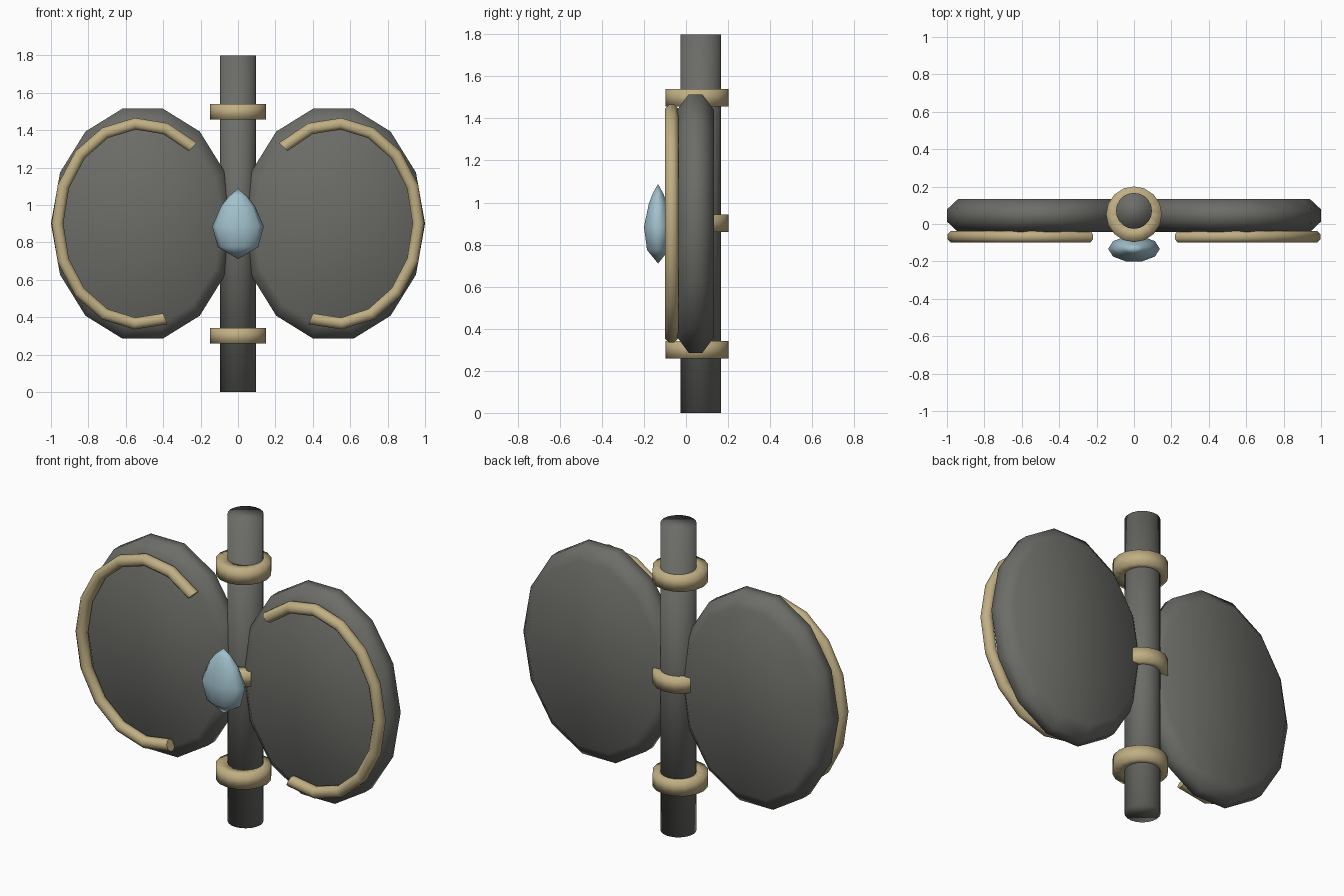
import bpy, bmesh, math
from mathutils import Vector

if "Cube" in bpy.data.objects:
    bpy.data.objects.remove(bpy.data.objects["Cube"])


def material(name, rgb):
    m = bpy.data.materials.new(name)
    m.diffuse_color = (*rgb, 1)
    m.use_nodes = True
    m.node_tree.nodes["Principled BSDF"].inputs["Base Color"].default_value = m.diffuse_color
    return m


STONE = material("dark_stone", (0.15, 0.15, 0.138))
BRASS = material("pale_brass", (0.53, 0.43, 0.23))
GEM = material("pale_blue", (0.36, 0.53, 0.60))


def loft(name, rings, mat, closed=False):
    """Skin a list of vertex rings; one-point rings act as tips, open ends are capped."""
    bm = bmesh.new()
    rows = [[bm.verts.new(p) for p in ring] for ring in rings]
    pairs = list(zip(rows, rows[1:])) + ([(rows[-1], rows[0])] if closed else [])
    for a, b in pairs:
        n = max(len(a), len(b))
        for i in range(n):
            j = (i + 1) % n
            if len(a) == 1:
                bm.faces.new((a[0], b[i], b[j]))
            elif len(b) == 1:
                bm.faces.new((a[i], a[j], b[0]))
            else:
                bm.faces.new((a[i], a[j], b[j], b[i]))
    if not closed:
        for row in (rows[0], rows[-1]):
            if len(row) > 2:
                bm.faces.new(row)
    bmesh.ops.recalc_face_normals(bm, faces=bm.faces)
    for f in bm.faces:
        f.smooth = True
    me = bpy.data.meshes.new(name)
    bm.to_mesh(me)
    bm.free()
    me.materials.append(mat)
    ob = bpy.data.objects.new(name, me)
    bpy.context.collection.objects.link(ob)
    return ob


def circle_z(n, rx, ry, cy, z):
    """Ellipse lying flat at height z."""
    angles = [2 * math.pi * i / n for i in range(n)]
    return [(rx * math.cos(a), cy + ry * math.sin(a), z) for a in angles]


# Upright pole
loft("pole", [circle_z(20, 0.096, 0.096, 0.07, z) for z in (0, 1.8)], STONE)

# Three collars around the pole
for label, z in (("lower", 0.30), ("middle", 0.902), ("upper", 1.498)):
    section = ((0.07, -0.042), (0.149, -0.042), (0.149, 0.042), (0.07, 0.042))
    loft(label + "_collar",
         [circle_z(16, r, r, 0.052, z + dz) for r, dz in section], BRASS, closed=True)

# Two oval plates with bevelled rims
for side, label in ((-1, "left"), (1, "right")):
    rings = []
    for y, k in ((-0.042, 0.88), (0.013, 1), (0.078, 1), (0.133, 0.88)):
        angles = [2 * math.pi * i / 14 for i in range(14)]
        rings.append([(side * (0.51 + 0.49 * k * math.cos(a)), y,
                       0.9 + 0.63 * k * math.sin(a)) for a in angles])
    loft(label + "_plate", rings, STONE)

    # Raised rim rod on the front of each plate
    rings = []
    for i in range(12):
        t = math.radians(130 - i * 238 / 11)
        centre = Vector((0.525 + 0.44 * math.cos(t), -0.068, 0.9 + 0.535 * math.sin(t)))
        out = Vector((math.cos(t) / 0.44, 0, math.sin(t) / 0.535)).normalized()
        ring = []
        for j in range(8):
            a = math.pi / 4 * (j + 0.5)
            p = centre + 0.034 * (out * math.cos(a) + Vector((0, 1, 0)) * math.sin(a))
            ring.append((side * p.x, p.y, p.z))
        rings.append(ring)
    rod = loft(label + "_rim_rod", rings, BRASS)
    for f in rod.data.polygons:
        if len(f.vertices) == 8:
            f.use_smooth = False

# Teardrop gem in front of the middle collar
rings = [[(0, -0.133, 0.71)]]
for r, z in ((0.108, 0.775), (0.138, 0.885), (0.09, 0.995), (0.05, 1.045)):
    rings.append(circle_z(10, r, r * 0.51, -0.133, z))
rings.append([(0, -0.133, 1.088)])
loft("teardrop_gem", rings, GEM)
